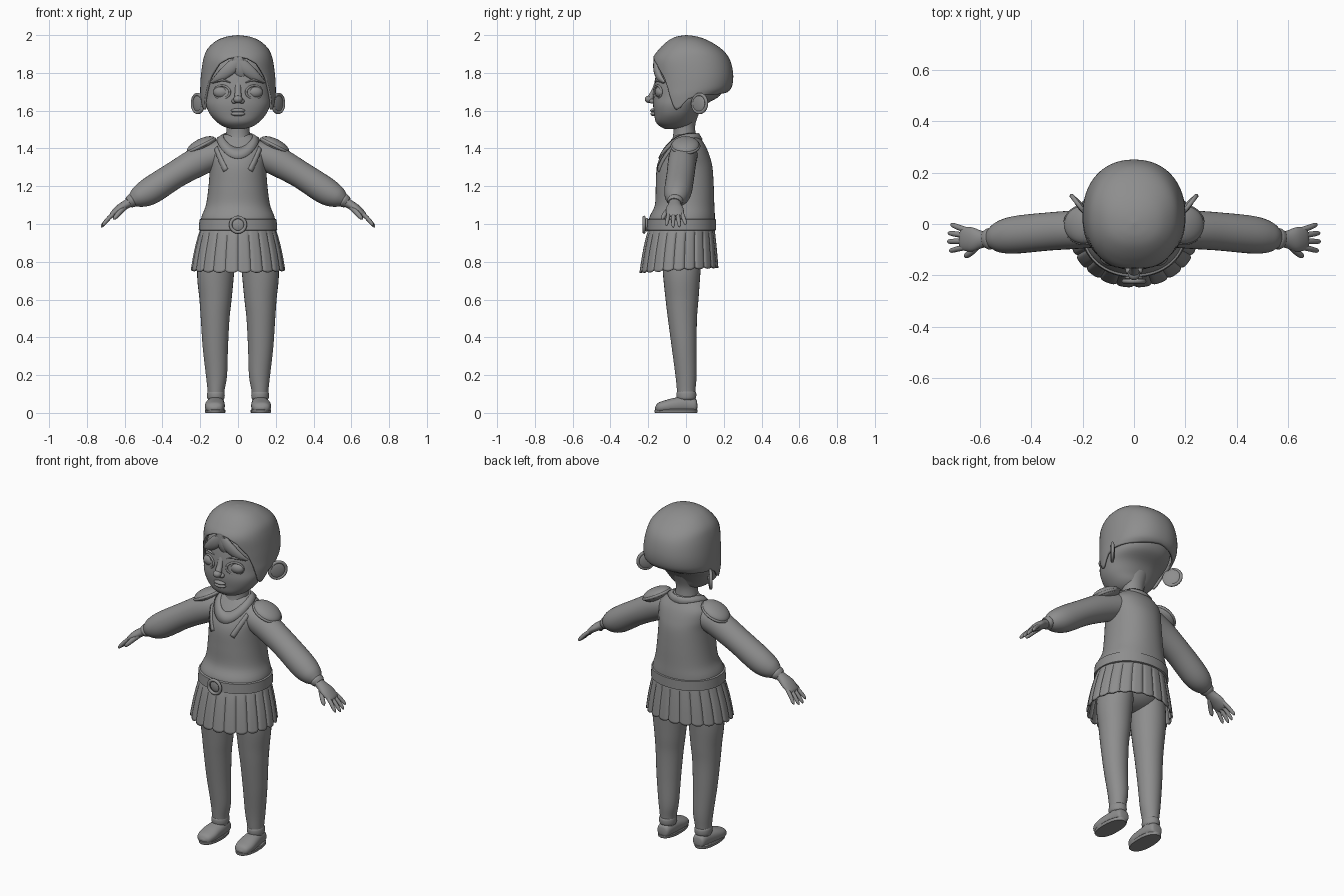
import bpy, bmesh, math
from math import sin, cos, pi, radians
from mathutils import Vector, Matrix

cube = bpy.data.objects.get("Cube")
if cube:
    bpy.data.objects.remove(cube, do_unlink=True)

grey = bpy.data.materials.new("plain_grey")
grey.use_nodes = True
grey.diffuse_color = (0.27, 0.27, 0.27, 1)
grey.node_tree.nodes["Principled BSDF"].inputs["Base Color"].default_value = (0.27, 0.27, 0.27, 1)
X, Y, Z = Vector((1, 0, 0)), Vector((0, 1, 0)), Vector((0, 0, 1))


def finish(name, bm, mirror=False, wrap=None, thick=0, sharp=40):
    """Turn a bmesh into a smooth object with its modifiers."""
    bmesh.ops.remove_doubles(bm, verts=bm.verts, dist=0.0002)
    bmesh.ops.recalc_face_normals(bm, faces=bm.faces)
    me = bpy.data.meshes.new(name)
    bm.to_mesh(me)
    bm.free()
    me.materials.append(grey)
    me.polygons.foreach_set("use_smooth", [True] * len(me.polygons))
    me.set_sharp_from_angle(angle=radians(sharp))
    ob = bpy.data.objects.new(name, me)
    bpy.context.scene.collection.objects.link(ob)
    if wrap:
        m = ob.modifiers.new("wrap", "SHRINKWRAP")
        m.target, m.offset, m.wrap_mode = wrap, 0.006, "ABOVE_SURFACE"
    if thick:
        m = ob.modifiers.new("thickness", "SOLIDIFY")
        m.thickness, m.offset = thick, -1
    if mirror:
        ob.modifiers.new("mirror", "MIRROR")
    return ob


def at(keys, s):
    """Smooth interpolation through a list of keys."""
    i = min(int(s), len(keys) - 2)
    f = s - i
    rows = zip(keys[max(i - 1, 0)], keys[i], keys[i + 1], keys[min(i + 2, len(keys) - 1)])
    return [b + f / 2 * (c - a + f * (2*a - 5*b + 4*c - d + f * (3*b - 3*c + d - a)))
            for a, b, c, d in rows]


def skin(rings, caps=True, closed=True):
    """Bridge rows of points with quads."""
    bm = bmesh.new()
    rows = [[bm.verts.new(p) for p in r] for r in rings]
    n = len(rows[0])
    for r, q in zip(rows, rows[1:]):
        for j in range(n if closed else n - 1):
            k = (j + 1) % n
            bm.faces.new((r[j], r[k], q[k], q[j]))
    if caps:
        bm.faces.new(rows[0])
        bm.faces.new(rows[-1])
    return bm


def power(v, p):
    return math.copysign(abs(v) ** (2 / p), v)


def tube(name, keys, ref=Y, axis=None, p=2, segs=32, steps=5, caps=True, **kw):
    """Loft along keys (x, y, z, radius along ref, radius across)."""
    n = (len(keys) - 1) * steps
    pts = [at(keys, i / steps) for i in range(n + 1)]
    rings = []
    for i, k in enumerate(pts):
        t = axis or (Vector(pts[min(i + 1, n)][:3]) - Vector(pts[max(i - 1, 0)][:3])).normalized()
        u = (ref - t * ref.dot(t)).normalized()
        v = t.cross(u)
        rings.append([Vector(k[:3]) + u * max(k[3], 0.0005) * power(cos(a), p)
                      + v * max(k[4], 0.0005) * power(sin(a), p)
                      for a in (2 * pi * j / segs for j in range(segs))])
    return finish(name, skin(rings, caps), **kw)


def body(name, rows, **kw):
    """Stack of level rings given as (z, half width, front y, back y)."""
    return tube(name, [(0, (f + b) / 2, z, (b - f) / 2, w) for z, w, f, b in rows], axis=Z, **kw)


def ball(name, loc, size, turn=Matrix(), **kw):
    bm = bmesh.new()
    m = Matrix.Translation(loc) @ turn @ Matrix.Diagonal((*size, 1))
    bmesh.ops.create_uvsphere(bm, u_segments=32, v_segments=20, radius=1, matrix=m)
    return finish(name, bm, **kw)


def ring(name, loc, a, b, minor, turn=Matrix(), **kw):
    """Oval ring lying in its local xy plane."""
    rows = []
    for i in range(49):
        t = 2 * pi * i / 48
        rows.append([Matrix.Translation(loc) @ turn @ Vector(
            ((a + minor * cos(s)) * cos(t), (b + minor * cos(s)) * sin(t), minor * sin(s)))
            for s in (2 * pi * j / 10 for j in range(10))])
    return finish(name, skin(rows, False), **kw)


# Head, neck and face
body("head", [(1.503, .03, -.11, -.03), (1.515, .075, -.135, .01), (1.54, .112, -.16, .04),
              (1.58, .148, -.168, .06), (1.63, .17, -.174, .10), (1.68, .178, -.172, .18),
              (1.75, .175, -.166, .21), (1.83, .158, -.15, .2), (1.91, .11, -.11, .14)], p=2.2, segs=48)
body("neck", [(1.42, .075, -.08, .065), (1.47, .064, -.068, .052),
              (1.53, .062, -.066, .05), (1.6, .075, -.06, .075)])
tube("nose_bridge", [(0, -.15, 1.76, .012, .018), (0, -.168, 1.71, .014, .016),
                     (0, -.188, 1.665, .018, .02), (0, -.18, 1.64, .012, .02)], axis=Z)
ball("nose_tip", (0, -.195, 1.66), (.024, .023, .02))
ball("nostril", (.02, -.18, 1.65), (.014, .015, .013), mirror=True)
for label, z, y, r in (("upper_lip", 1.601, -.172, .011), ("lower_lip", 1.583, -.17, .012)):
    ball(label, (0, y, z), (.037, .018, r))
ball("eye", (.085, -.134, 1.698), (.046, .03, .033), mirror=True)
ring("eyelid", (.085, -.15, 1.698), .046, .034, .006,
     Matrix.Rotation(radians(25), 4, "Z") @ Matrix.Rotation(pi / 2, 4, "X"), mirror=True)
tube("eyebrow", [(.04, -.162, 1.748, .003, .002), (.085, -.155, 1.762, .007, .006),
                 (.135, -.12, 1.745, .003, .002)], mirror=True, segs=12)

# Swept fringe
for label, tip in (("fringe_left", 1), ("fringe_middle", .25), ("fringe_right", -1)):
    tube(label, [(-.02 * tip, -.155, 1.88, .016, .03), (.045 * tip, -.155, 1.82, .018, .034),
                 (.1 * tip, -.139, 1.775, .015, .024), (.145 * tip, -.112, 1.75, .004, .004)], segs=16)

# Ears
lean = Matrix.Rotation(radians(-38), 4, "Z") @ Matrix.Rotation(radians(-12), 4, "X")
ball("ear", (.207, .068, 1.638), (.013, .05, .05), lean, mirror=True)
ring("ear_rim", (.213, .072, 1.638), .048, .046, .009, lean @ Matrix.Rotation(pi / 2, 4, "Y"), mirror=True)

# Helmet: dome with a lower edge that follows the face, cheeks and nape
dome = [(1.58, .183, -.15, .14), (1.63, .193, -.16, .17), (1.68, .199, -.168, .20),
        (1.72, .2, -.174, .24), (1.79, .196, -.178, .25), (1.87, .184, -.178, .232),
        (1.925, .163, -.143, .19), (1.97, .115, -.095, .12), (1.992, .06, -.05, .06), (2, 0, .002, .004)]
edge = [(0, 1.885), (15, 1.875), (30, 1.845), (47, 1.775), (57, 1.69), (67, 1.62), (73, 1.605),
        (80, 1.615), (90, 1.66), (105, 1.68), (140, 1.685), (180, 1.70)]


def edge_height(deg):
    for (a, p), (b, q) in zip(edge, edge[1:]):
        if deg <= b:
            return p + (q - p) * (deg - a) / (b - a)


def dome_index(z):
    for i, (p, q) in enumerate(zip(dome, dome[1:])):
        if z <= q[0]:
            return i + (z - p[0]) / (q[0] - p[0])


cols, levels = 120, 32
rows = [[] for _ in range(levels + 1)]
for j in range(cols):
    deg = 360 * j / cols
    low = dome_index(edge_height(min(deg, 360 - deg)))
    for i, row in enumerate(rows):
        z, w, f, b = at(dome, low + (len(dome) - 1 - low) * i / levels)
        a = radians(deg)
        row.append((w * power(sin(a), 2.2), (f + b) / 2 - (b - f) / 2 * power(cos(a), 2.2), z))
finish("helmet", skin(rows, False), thick=.012)

# Tunic, collar and chest straps
tunic = body("tunic", [(.96, .195, -.19, .15), (1.03, .195, -.195, .153), (1.1, .17, -.165, .15),
                       (1.2, .156, -.16, .147), (1.3, .15, -.155, .14), (1.36, .155, -.135, .125),
                       (1.41, .148, -.105, .105), (1.45, .11, -.075, .08), (1.475, .07, -.055, .065)],
             p=2.15, segs=64)
rows = []
for w, f, b, zf, zs, zb in ((.076, -.1, .072, 1.395, 1.47, 1.485), (.092, -.12, .085, 1.37, 1.463, 1.475),
                            (.108, -.14, .1, 1.345, 1.445, 1.455)):
    rows.append([(w * sin(a), (f + b) / 2 - (b - f) / 2 * cos(a),
                  zs + (zb - zf) / 2 * -cos(a) + ((zf + zb) / 2 - zs) * cos(a) ** 2)
                 for a in (2 * pi * j / 64 for j in range(64))])
finish("collar", skin(rows, False), wrap=tunic, thick=.012)
start, end, side = Vector((.145, -.11, 1.425)), Vector((.07, -.16, 1.285)), Vector((.014, 0, -.008))
finish("chest_strap", skin([[start.lerp(end, i / 12) + side * s for s in (-1, 0, 1)] for i in range(13)],
                           False, False), wrap=tunic, thick=.009, mirror=True)

# Shoulder guards
tilt = Matrix.Rotation(radians(27), 4, "Y")
ball("shoulder_guard", (.195, -.003, 1.415), (.084, .074, .036), tilt, mirror=True)
ring("shoulder_guard_rim", (.195, -.003, 1.413), .081, .071, .008, tilt, mirror=True)

# Sleeves, wrists and hands
tube("sleeve", [(.09, -.01, 1.375, .075, .07), (.2, -.02, 1.335, .075, .078), (.33, -.029, 1.262, .074, .072),
                (.46, -.042, 1.178, .073, .073), (.525, -.052, 1.143, .06, .058),
                (.56, -.058, 1.124, .036, .034)], mirror=True)
tube("cuff", [(.55, -.058, 1.13, .034, .032), (.562, -.058, 1.123, .042, .036),
              (.578, -.06, 1.112, .034, .03)], mirror=True)
tube("palm", [(.555, -.058, 1.125, .03, .026), (.59, -.06, 1.105, .033, .024),
              (.63, -.06, 1.079, .047, .022), (.665, -.057, 1.05, .044, .015),
              (.676, -.056, 1.04, .032, .006)], mirror=True)
for label, y0, y1, reach in (("little_finger", -.024, -.004, .85), ("ring_finger", -.045, -.036, 1),
                             ("middle_finger", -.067, -.068, 1.03), ("index_finger", -.089, -.103, .92)):
    tube(label, [(.65, y0, 1.062, .011, .011), (.65 + .035 * reach, (y0 + y1) / 2, 1.062 - .032 * reach, .011, .011),
                 (.65 + .064 * reach, y1, 1.062 - .066 * reach, .009, .009),
                 (.65 + .072 * reach, y1, 1.062 - .079 * reach, .002, .002)], segs=12, mirror=True)
tube("thumb", [(.6, -.075, 1.09, .016, .015), (.628, -.105, 1.06, .014, .013),
               (.65, -.122, 1.035, .011, .011), (.66, -.126, 1.024, .002, .002)], ref=Z, segs=12, mirror=True)

# Belt and buckle
body("belt", [(.965, .2, -.2, .152), (.968, .208, -.208, .16), (1.024, .204, -.205, .16),
              (1.028, .195, -.195, .15)], p=2.1, segs=64, steps=1)
ring("buckle", (0, -.222, .996), .039, .039, .009, Matrix.Rotation(pi / 2, 4, "X"))
ball("buckle_plate", (0, -.208, .996), (.036, .012, .036))

# Pleated skirt with a scalloped hem
waist = [(.985, .196, -.195, .15), (.93, .214, -.214, .157), (.85, .234, -.232, .165), (.765, .25, -.247, .172)]
pleats, per = 22, 8
rows = []
for i in range(19):
    t = i / 18
    z, w, f, b = at(waist, 3 * t)
    row = []
    for j in range(pleats * per):
        a = 2 * pi * j / (pleats * per)
        fold = abs(2 * (j % per) / per - 1)
        r = 1 - .035 * min(1, 3 * t) * fold ** 5
        row.append((w * r * sin(a), (f + b) / 2 - (b - f) / 2 * r * cos(a),
                    z - t * .013 * cos(a) - t ** 6 * .011 * (1 - fold ** 2)))
    rows.append(row)
finish("pleated_skirt", skin(rows, False), thick=.01)

# Hips, legs and shoes
ball("hips", (0, -.02, .88), (.185, .125, .115))
tube("leg", [(.1, -.02, .92, .11, .09), (.118, -.023, .75, .1, .098), (.119, -.021, .6, .087, .085),
             (.121, -.019, .5, .077, .076), (.12, -.01, .35, .066, .067), (.114, .0, .2, .056, .056),
             (.116, .001, .12, .049, .045), (.117, .002, .05, .044, .04)], axis=Z, mirror=True)
tube("ankle_cuff", [(.117, .002, .068, .042, .038), (.117, .002, .08, .051, .046),
                    (.117, .002, .105, .052, .046), (.117, .002, .118, .044, .04)], axis=Z, mirror=True)
tube("shoe", [(.117, .06, .036, .012, .015), (.117, .05, .04, .034, .036), (.117, 0, .044, .042, .045),
              (.121, -.06, .04, .04, .051), (.123, -.11, .034, .033, .052), (.124, -.148, .028, .025, .04),
              (.124, -.163, .025, .006, .012)], ref=Z, axis=-Y, p=2.3, mirror=True)
tube("sole", [(.121, -.052, 0, .111, .051), (.121, -.052, .004, .114, .054), (.121, -.052, .016, .114, .054),
              (.121, -.052, .02, .108, .05)], axis=Z, steps=1, p=2.3, mirror=True)
